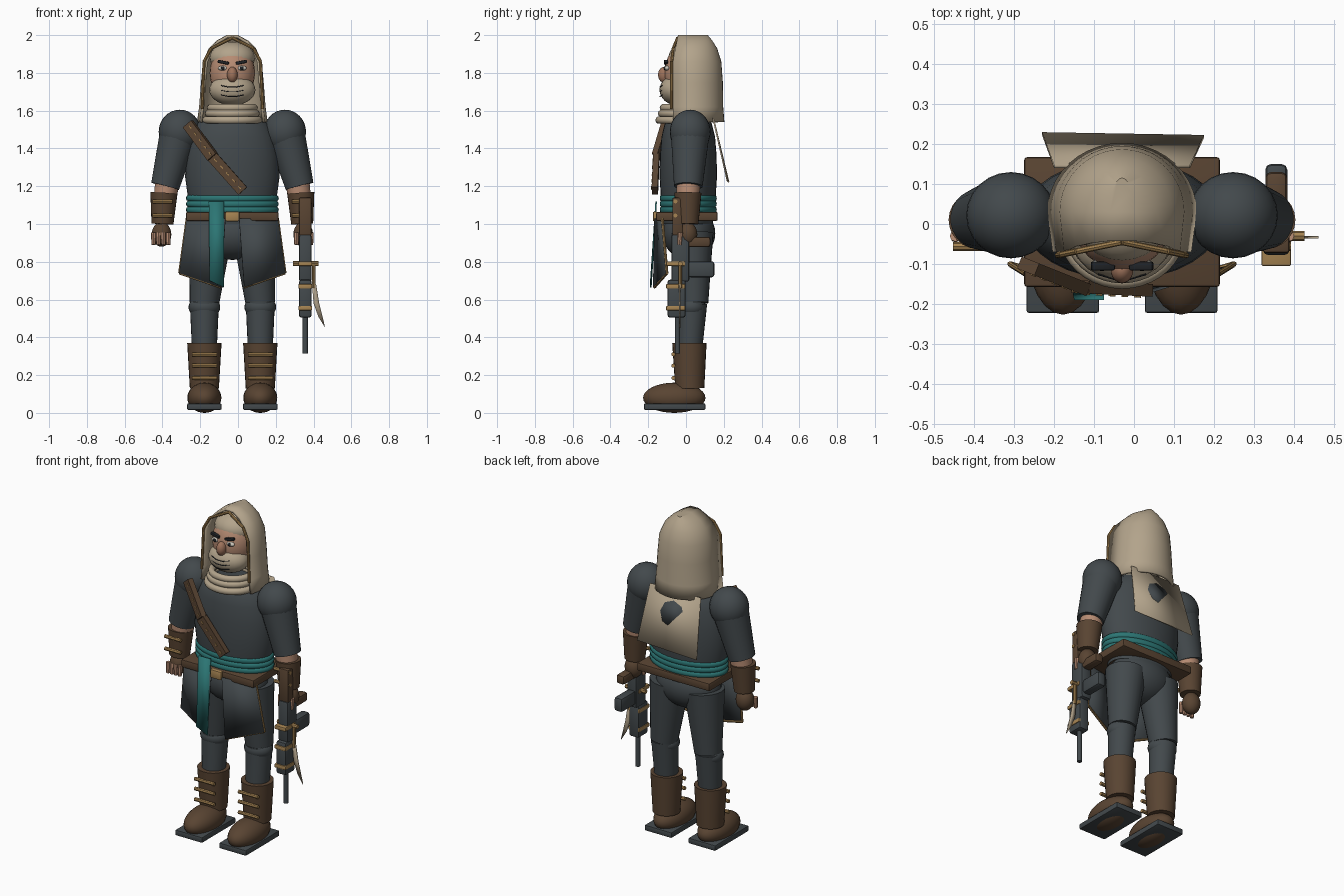
import bpy, bmesh, math
from mathutils import Vector, Matrix

old = bpy.data.objects.get("Cube")
if old:
    bpy.data.objects.remove(old)

CENTRE = -0.03  # body axis; every x below is measured from it


def material(name, *rgb):
    m = bpy.data.materials.new(name)
    m.use_nodes = True
    m.diffuse_color = (*rgb, 1)
    m.node_tree.nodes["Principled BSDF"].inputs["Base Color"].default_value = (*rgb, 1)
    return m


slate = material("slate_cloth", .055, .066, .072)
linen = material("linen", .45, .37, .26)
leather = material("leather", .1, .058, .032)
brass = material("brass", .38, .23, .085)
teal = material("teal_cloth", .025, .18, .175)
skin = material("skin", .47, .26, .17)
nose_skin = material("ruddy_skin", .34, .17, .105)
black = material("black", .015, .017, .02)
white = material("eye_white", .6, .57, .5)


def finish(obj, mat, angle=40):
    obj.data.materials.append(mat)
    bpy.ops.object.select_all(action='DESELECT')
    obj.select_set(True)
    bpy.context.view_layer.objects.active = obj
    bpy.ops.object.shade_smooth_by_angle(angle=math.radians(angle))
    return obj


def from_bmesh(name, bm, mat):
    bmesh.ops.recalc_face_normals(bm, faces=bm.faces)
    mesh = bpy.data.meshes.new(name)
    bm.to_mesh(mesh)
    bm.free()
    obj = bpy.data.objects.new(name, mesh)
    obj.location.x = CENTRE
    bpy.context.collection.objects.link(obj)
    return finish(obj, mat)


def ball(name, mat, centre, radii):
    bm = bmesh.new()
    bmesh.ops.create_uvsphere(bm, u_segments=24, v_segments=16, radius=1,
                              matrix=Matrix.Translation(centre) @ Matrix.Diagonal((*radii, 1)))
    return from_bmesh(name, bm, mat)


def box(name, mat, centre, size, bevel=0.008, tilt=0):
    bm = bmesh.new()
    bmesh.ops.create_cube(bm, size=1, matrix=Matrix.Translation(centre)
                          @ Matrix.Rotation(tilt, 4, 'Y') @ Matrix.Diagonal((*size, 1)))
    if bevel:
        bmesh.ops.bevel(bm, geom=bm.edges[:], offset=bevel, segments=2, affect='EDGES', profile=.5)
    return from_bmesh(name, bm, mat)


def along(a, b):
    a, b = Vector(a), Vector(b)
    turn = (b - a).to_track_quat('Z', 'Y').to_matrix().to_4x4()
    return Matrix.Translation((a + b) / 2) @ turn, (b - a).length


def rod(name, mat, points, r1, r2=None, segments=8):
    bm = bmesh.new()
    for a, b in zip(points, points[1:]):
        place, length = along(a, b)
        bmesh.ops.create_cone(bm, cap_ends=True, segments=segments, radius1=r1,
                              radius2=r1 if r2 is None else r2, depth=length, matrix=place)
    return from_bmesh(name, bm, mat)


def strap(name, mat, a, b, thick, width):
    bm = bmesh.new()
    place, length = along(a, b)
    bmesh.ops.create_cube(bm, size=1, matrix=place @ Matrix.Diagonal((thick, width, length, 1)))
    return from_bmesh(name, bm, mat)


def plate(name, mat, points, thick=0.008):
    bm = bmesh.new()
    bm.faces.new([bm.verts.new(p) for p in points])
    obj = from_bmesh(name, bm, mat)
    obj.modifiers.new("thickness", 'SOLIDIFY').thickness = thick
    return obj


def loft(name, mat, sections, closed=True):
    bm = bmesh.new()
    rows = [[bm.verts.new(p) for p in s] for s in sections]
    n = len(rows[0])
    for low, high in zip(rows, rows[1:]):
        for i in range(n if closed else n - 1):
            j = (i + 1) % n
            bm.faces.new((low[i], low[j], high[j], high[i]))
    bm.faces.new(rows[-1])
    return from_bmesh(name, bm, mat)


def ring(name, mat, centre, rx, ry, minor):
    x, y, z = centre
    bpy.ops.mesh.primitive_torus_add(location=(x + CENTRE, y, z), major_radius=rx, minor_radius=minor,
                                     major_segments=40, minor_segments=10)
    obj = bpy.context.object
    obj.name = name
    obj.scale.y = ry / rx
    finish(obj, mat)


# Torso, pelvis, sash and belt
turns = [math.tau * i / 32 for i in range(32)]
loft("torso", slate, [[(rx * math.cos(t), .012 + ry * math.sin(t), z) for t in turns] for z, rx, ry in (
    (1.0, .2, .13), (1.14, .235, .145), (1.25, .25, .152), (1.36, .245, .15),
    (1.46, .225, .142), (1.53, .19, .125), (1.58, .12, .09))])
ball("pelvis", slate, (0, .015, .95), (.2, .14, .14))
for i in range(3):
    ring("sash_wrap", teal, (0, .012, 1.075 + i * .031), .228, .14, .018)
box("belt", leather, (0, .005, 1.04), (.49, .325, .048))
box("buckle", brass, (0, -.163, 1.04), (.075, .025, .052))
plate("sash_tail", teal, [(-.125, -.162, 1.12), (-.045, -.162, 1.12), (-.045, -.19, .665), (-.12, -.19, .7)])

# Neck wraps, head and face
for z, r in ((1.615, .115), (1.585, .125), (1.55, .14)):
    ring("neck_wrap", linen, (0, -.015, z), r, r * .92, .02)
ball("head", skin, (0, 0, 1.8), (.12, .115, .15))
ball("inner_cap", linen, (0, .02, 1.88), (.12, .113, .085))
ball("beard", linen, (0, -.045, 1.71), (.122, .095, .082))
ball("nose", nose_skin, (0, -.115, 1.79), (.028, .033, .042))
for z in (1.675, 1.7, 1.725):
    rod("beard_line", black, [(-.06, -.126, z + .008), (-.02, -.138, z), (.02, -.138, z),
                              (.06, -.126, z + .008)], .0025, segments=6)
for s in (-1, 1):
    ball("eye", white, (s * .05, -.1, 1.825), (.026, .014, .013))
    ball("pupil", black, (s * .05, -.112, 1.825), (.01, .006, .01))
    box("eyebrow", black, (s * .048, -.105, 1.856), (.06, .022, .016), .004, -s * .2)

# Hood: open at the front, rounded at the back
half = [math.pi * i / 20 for i in range(21)]
hood_rings = []
for z, w, back in ((1.54, .187, .203), (1.62, .176, .197), (1.75, .166, .195), (1.86, .156, .187),
                   (1.93, .125, .165), (1.97, .085, .14), (2.0, .03, .115)):
    front = -.07 + max(0, z - 1.86) * .2
    arc = [(w * math.cos(t), .03 + (back - .03) * math.sin(t), z) for t in half]
    hood_rings.append([(w * .93, front, z)] + arc + [(-w * .93, front, z)])
hood = loft("hood", linen, hood_rings, closed=False)
shell = hood.modifiers.new("thickness", 'SOLIDIFY')
shell.thickness = .015
side = [(.16, -.078, 1.61), (.15, -.076, 1.86), (.112, -.068, 1.93)]
rod("hood_trim", brass, side + [(0, -.045, 1.985)] + [(-x, y, z) for x, y, z in reversed(side)], .008)

# Back cape with dark patch
plate("cape", linen, [(-.17, .14, 1.56), (.17, .14, 1.56), (.205, .215, 1.23), (-.2, .222, 1.22)])
patch = [(.08 * math.cos(t), 1.43 + .075 * math.sin(t)) for t in turns[::4]]
plate("cape_patch", slate, [(x, .178 - (z - 1.43) * .23, z) for x, z in patch])

# Bandolier across the chest
path = [(-.235, -.105, 1.53), (-.105, -.157, 1.355), (.055, -.165, 1.175)]
for a, b in zip(path, path[1:]):
    strap("bandolier", leather, a, b, .032, .06)
    a, b = Vector(a), Vector(b)
    for k in range(5):
        out = Vector((0, -.017, 0))
        strap("bandolier_stitch", brass, a.lerp(b, (k + .3) / 5) + out, a.lerp(b, (k + .7) / 5) + out, .006, .006)

for s in (-1, 1):
    # Arms
    ball("shoulder", slate, (s * .278, .022, 1.488), (.112, .108, .117))
    rod("upper_arm", slate, [(s * .282, .022, 1.48), (s * .356, .012, 1.2)], .103, .076, 24)
    rod("forearm", skin, [(s * .34, .012, 1.25), (s * .362, .01, 1.1)], .066, .058, 24)
    rod("bracer", leather, [(s * .362, .01, 1.165), (s * .37, .008, 1.0)], .072, .058, 24)
    for z in (1.045, 1.12):
        rod("bracer_strap", brass, [(s * .37 - .053, -.056, z), (s * .37 + .053, -.056, z)], .011)
    ball("glove", leather, (s * .375, .01, .945), (.052, .05, .065))
    for k in range(4):
        x = s * .378 + (k - 1.5) * .026
        rod("finger", skin, [(x, -.03, .955), (x, -.035, .89)], .014, .011)

    # Skirt panels with trim
    panel = [(s * .035, -.16, 1.03), (s * .24, -.125, 1.03), (s * .28, -.1, .74), (s * .062, -.167, .665)]
    plate("skirt_panel", slate, panel)
    rod("skirt_trim", brass, panel[1:], .007)

    # Legs
    rod("thigh", slate, [(s * .115, .03, .95), (s * .148, .04, .58)], .115, .078, 24)
    ball("knee", slate, (s * .148, .03, .56), (.084, .075, .06))
    rod("shin", slate, [(s * .148, .035, .58), (s * .148, .02, .34)], .077, .066, 24)

    # Boots
    rod("boot_shaft", leather, [(s * .148, .02, .13), (s * .148, .018, .37)], .077, .091, 24)
    ball("boot_foot", leather, (s * .148, -.062, .08), (.09, .165, .08))
    box("boot_sole", slate, (s * .148, -.06, .033), (.182, .325, .034), .006)
    for z in (.185, .25, .31):
        rod("boot_strap", brass, [(s * .148 - .066, -.067, z), (s * .148 + .066, -.067, z)], .011)

# Long gun hanging muzzle down at the left hip
GUN = .386
box("gun_stock", leather, (GUN, -.045, 1.04), (.066, .055, .2))
box("gun_receiver", slate, (GUN, -.03, .82), (.066, .095, .25), .012)
box("gun_fore_end", slate, (GUN, -.05, .605), (.066, .095, .2), .012)
box("gun_magazine", slate, (GUN, .08, .76), (.055, .14, .085), .014)
box("gun_grip", leather, (GUN, .065, .905), (.055, .13, .055), .014)
rod("gun_barrel", slate, [(GUN, -.045, .52), (GUN, -.045, .315)], .014, segments=12)
for z in (.555, .67, .79):
    box("gun_band", brass, (GUN, -.055, z), (.074, .1, .024), .004)

# Curved knife beside the gun
rod("knife_guard", brass, [(GUN - .065, -.03, .79), (GUN + .07, -.03, .79)], .013)
rod("knife_handle", brass, [(GUN + .045, -.03, .79), (GUN + .045, -.03, .66)], .01)
plate("knife_blade", linen, [(.42, -.03, .7), (.444, -.03, .68), (.46, -.03, .58), (.492, -.03, .45),
                             (.455, -.03, .51), (.43, -.03, .58)], .006)
